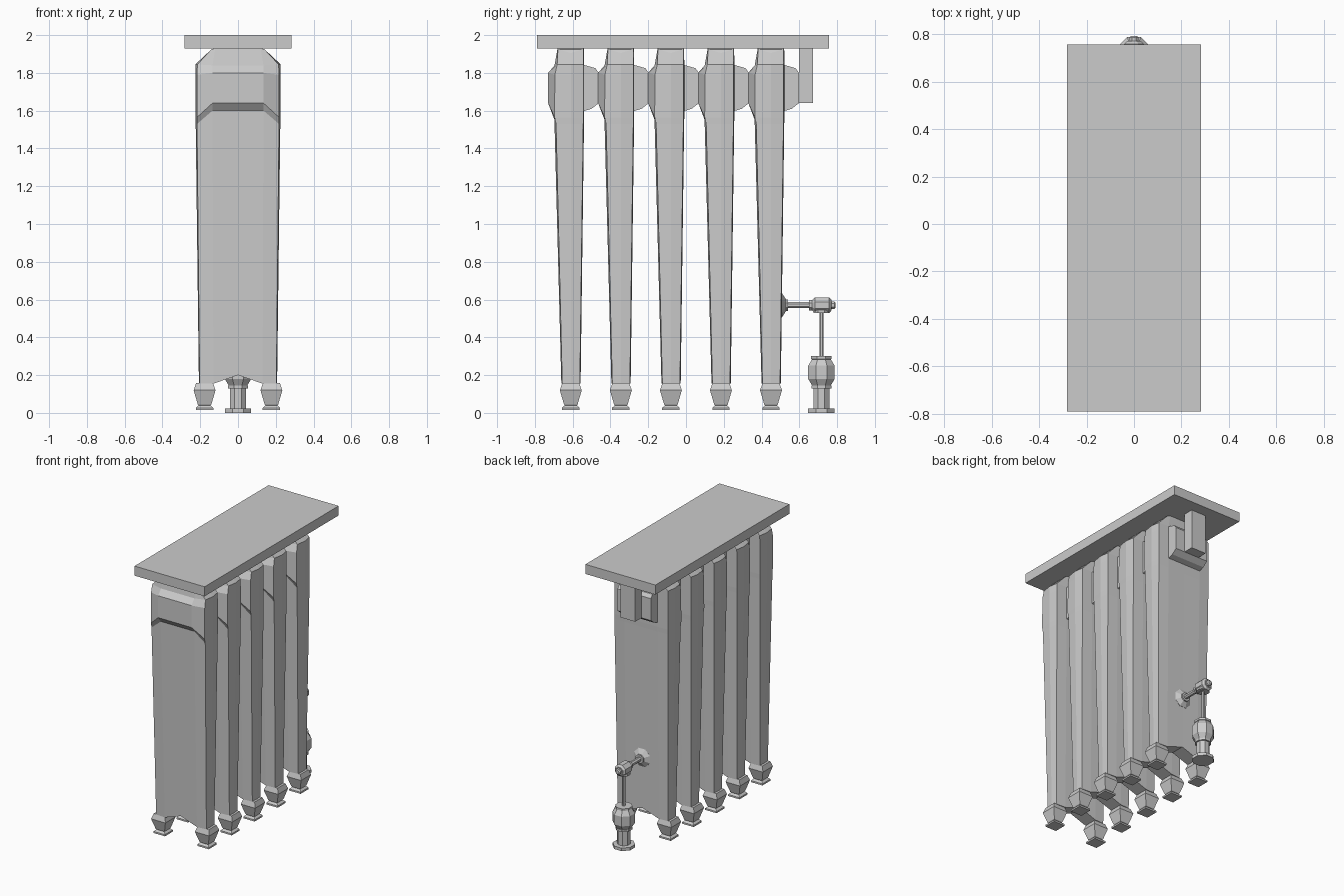
import bpy, bmesh
from math import pi, cos, sin
from mathutils import Matrix

if "Cube" in bpy.data.objects:
    bpy.data.objects.remove(bpy.data.objects["Cube"])


def finish(bm, name, loc=(0, 0, 0)):
    bmesh.ops.recalc_face_normals(bm, faces=bm.faces)
    me = bpy.data.meshes.new(name)
    bm.to_mesh(me)
    bm.free()
    return place(me, name, loc)


def place(me, name, loc):
    ob = bpy.data.objects.new(name, me)
    ob.location = loc
    bpy.context.collection.objects.link(ob)
    return ob


def box(name, x0, x1, y0, y1, z0, z1):
    bm = bmesh.new()
    bmesh.ops.create_cube(bm, size=1, matrix=Matrix.LocRotScale(
        ((x0 + x1) / 2, (y0 + y1) / 2, (z0 + z1) / 2), None, (x1 - x0, y1 - y0, z1 - z0)))
    return finish(bm, name)


def loft(bm, rings, caps=True):
    n = len(rings[0])
    vs = [[bm.verts.new(p) for p in r] for r in rings]
    for a, b in zip(vs, vs[1:]):
        for i in range(n):
            bm.faces.new((a[i], a[(i + 1) % n], b[(i + 1) % n], b[i]))
    if caps:
        bm.faces.new(vs[0])
        bm.faces.new(vs[-1])
    return vs


def turned(name, profile, sides, loc, along_y=False):
    """Faceted turned part; profile holds (half width across flats, height)."""
    bm = bmesh.new()
    k = 1 / cos(pi / sides)
    loft(bm, [[(r * k * cos(2 * pi * (i + .5) / sides), r * k * sin(2 * pi * (i + .5) / sides), h)
               for i in range(sides)] for r, h in profile])
    if along_y:
        bm.transform(Matrix.Rotation(-pi / 2, 4, 'X'))
    return finish(bm, name, loc)


# One radiator column: stations of
# (z middle, z shoulder, z edge, y front, y edge, x shoulder, x edge, x side, y back)
stations = [
    (.20, .155, .155, .050, .045, .13, .203, .207, .052),
    (1.60, 1.60, 1.53, .088, .078, .135, .217, .224, .070),
    (1.64, 1.64, 1.565, .120, .086, .135, .217, .226, .071),
    (1.80, 1.80, 1.79, .120, .084, .135, .217, .226, .071),
    (1.84, 1.84, 1.845, .086, .072, .135, .215, .226, .071),
    (1.93, 1.93, 1.925, .070, .068, .12, .14, .155, .070)]
rings = []
for zm, zs, ze, yf, ye, xs, xe, xm, yb in stations:
    zside = ze if ze < 1.9 else 1.905
    zb = ze if .5 < ze < 1.9 else zs
    zbm = zm if zm < 1 else zb
    rings.append([(-xm, 0, zside), (-xe, -ye, ze), (-xs, -yf, zs), (0, -yf, zm), (xs, -yf, zs),
                  (xe, -ye, ze), (xm, 0, zside), (xe, yb - .004, ze), (xs, yb, zb),
                  (0, yb, zbm), (-xs, yb, zb), (-xe, yb - .004, ze)])
bm = bmesh.new()
vs = loft(bm, rings, caps=False)
for v in (vs[0], vs[-1]):
    bm.faces.new((v[0], v[1], v[11]))
    bm.faces.new((v[5], v[6], v[7]))
    for i in range(1, 5):
        bm.faces.new((v[i], v[i + 1], v[11 - i], v[12 - i]))
ys = [-.61 + .265 * i for i in range(5)]
column = finish(bm, "radiator_column", (0, ys[0], 0)).data

# Rear connector block with softened upper and lower edges
bm = bmesh.new()
side = [(.06, 1.595), (.11, 1.61), (.148, 1.64), (.148, 1.80), (.13, 1.825), (.06, 1.845)]
loft(bm, [[(x, y, z) for y, z in side] for x in (-.135, .135)])
connector = finish(bm, "rear_connector", (0, ys[0], 0)).data

for y in ys[1:]:
    place(column, "radiator_column", (0, y, 0))
    place(connector, "rear_connector", (0, y, 0))

# Square tapered feet
foot_profile = [(.046, .015), (.046, .027), (.032, .04), (.036, .045), (.058, .12), (.045, .157)]
foot = None
for y in ys:
    for x in (-.177, .177):
        if foot is None:
            foot = turned("foot", foot_profile, 4, (x, y, 0)).data
        else:
            place(foot, "foot", (x, y, 0))

# Shelf and its rear bracket
box("top_shelf", -.283, .283, -.79, .757, 1.93, 2.0)
box("shelf_bracket", -.06, .06, .597, .672, 1.64, 1.935)

# Valve on the floor and pipe into the last column
vy = .717
turned("valve_base", [(.07, 0), (.07, .022), (.042, .024), (.042, .13), (.053, .13), (.053, .145)], 8, (0, vy, 0))
turned("valve_body", [(.048, .143), (.07, .18), (.07, .25), (.05, .283), (.054, .285), (.054, .30)], 8, (0, vy, 0))
turned("valve_stem", [(.011, .29), (.011, .53), (.042, .53), (.042, .545)], 8, (0, vy, 0))
turned("valve_head", [(.028, .668), (.042, .682), (.042, .758), (.028, .77), (.02, .77), (.02, .785), (.012, .792)],
       8, (0, 0, .57), True)
turned("inlet_pipe", [(.064, .49), (.064, .508), (.03, .53), (.03, .54), (.016, .54), (.016, .652),
                      (.027, .652), (.027, .675)], 8, (0, 0, .57), True)
